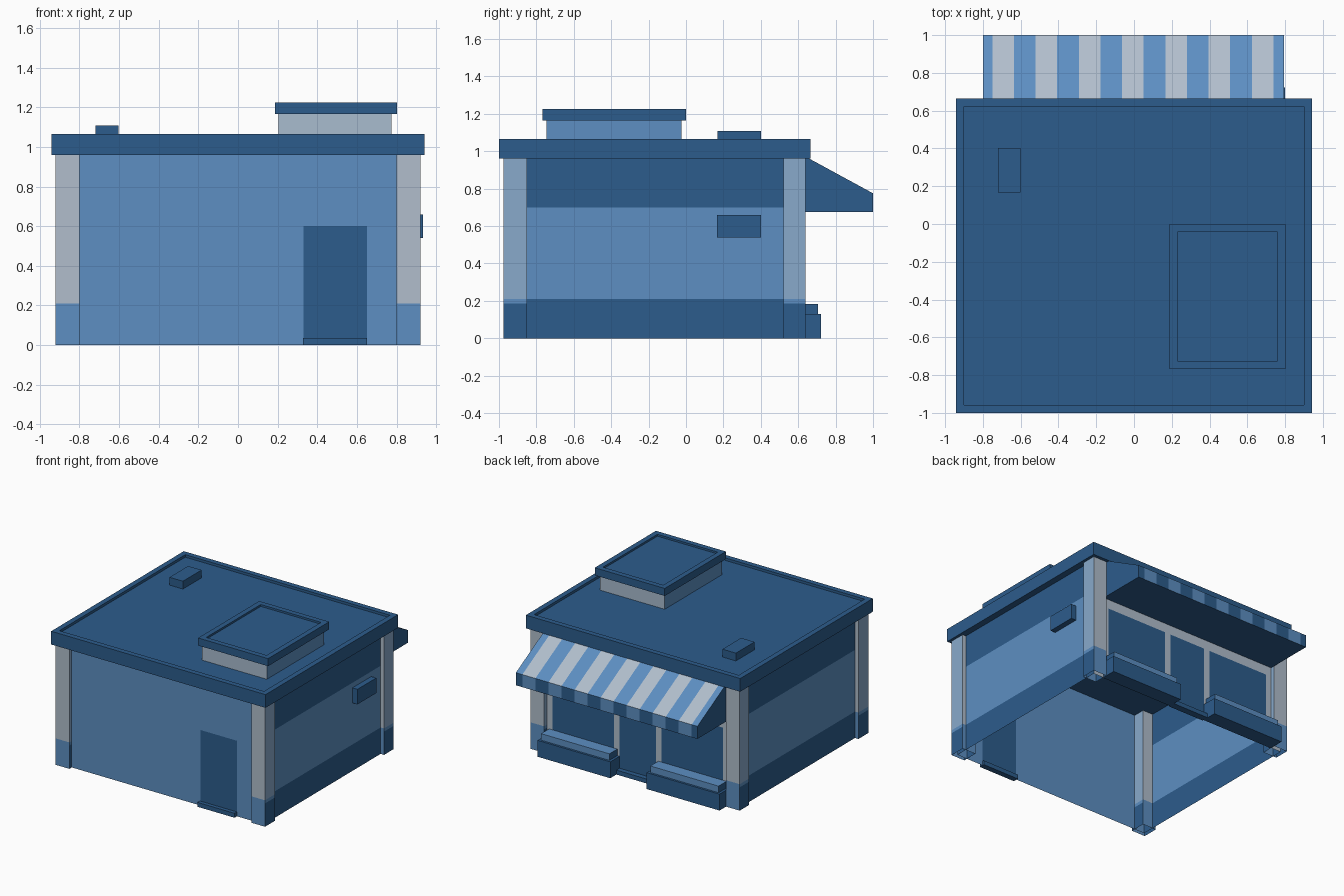
import bpy, bmesh

if "Cube" in bpy.data.objects:
    bpy.data.objects.remove(bpy.data.objects["Cube"])

# ---- colours -------------------------------------------------------------
def lin(c):
    c /= 255
    return c / 12.92 if c <= 0.04045 else ((c + 0.055) / 1.055) ** 2.4

PALETTE = [("dark blue", (44, 92, 140)), ("mid blue", (93, 143, 194)),
           ("light grey", (177, 190, 204)), ("light blue", (137, 170, 203)),
           ("pale blue", (168, 188, 207))]
DARK, MID, GREY, LIGHT, PALE = range(5)
MATS = []
for name, rgb in PALETTE:
    m = bpy.data.materials.new(name)
    m.diffuse_color = (*[lin(c) for c in rgb], 1)
    m.use_nodes = True
    m.node_tree.nodes["Principled BSDF"].inputs["Base Color"].default_value = m.diffuse_color
    MATS.append(m)


def finish(name, bm, rule):
    """Turn a bmesh into an object; rule(face) gives the colour index."""
    bm.normal_update()
    me = bpy.data.meshes.new(name)
    for m in MATS:
        me.materials.append(m)
    for f in bm.faces:
        f.material_index = rule(f)
    bm.to_mesh(me)
    bm.free()
    ob = bpy.data.objects.new(name, me)
    bpy.context.collection.objects.link(ob)
    return ob


def box_bm(x0, x1, y0, y1, z0, z1):
    bm = bmesh.new()
    bmesh.ops.create_cube(bm, size=1)
    for v in bm.verts:
        v.co = (x1 if v.co.x > 0 else x0, y1 if v.co.y > 0 else y0,
                z1 if v.co.z > 0 else z0)
    return bm


def box(name, dims, rule=lambda f: DARK):
    return finish(name, box_bm(*dims), rule)


def tray(name, dims, rim, depth):
    """Box whose top has a raised rim around a sunken panel."""
    bm = box_bm(*dims)
    bm.normal_update()
    top = [f for f in bm.faces if f.normal.z > 0.9]
    bmesh.ops.inset_region(bm, faces=top, thickness=rim)
    ext = bmesh.ops.extrude_face_region(bm, geom=top)
    for v in [g for g in ext["geom"] if isinstance(g, bmesh.types.BMVert)]:
        v.co.z -= depth
    bmesh.ops.delete(bm, geom=top, context="FACES")
    return finish(name, bm, lambda f: DARK)


def wall(name, place, us, zs, rule, flip):
    """Single-sheet wall cut into a grid; rule(u, z) colours each cell."""
    bm = bmesh.new()
    g = [[bm.verts.new(place(u, z)) for z in zs] for u in us]
    for i in range(len(us) - 1):
        for j in range(len(zs) - 1):
            q = [g[i][j], g[i + 1][j], g[i + 1][j + 1], g[i][j + 1]]
            bm.faces.new(q[::-1] if flip else q)

    def by_cell(f):
        c = f.calc_center_median()
        return rule(c.y if name.startswith("side") else c.x, c.z)
    return finish(name, bm, by_cell)


# ---- walls ---------------------------------------------------------------
WX, YF, YB, ZT = 0.89, -0.945, 0.605, 0.965
wall("front_wall", lambda u, z: (u, YF, z), [-WX, 0.33, 0.652, WX], [0, 0.6, ZT],
     lambda x, z: DARK if 0.33 < x < 0.652 and z < 0.6 else MID, False)
for s, side in ((1, "right"), (-1, "left")):
    wall("side_wall_" + side, lambda u, z: (s * WX, u, z), [YF, YB],
         [0, 0.21, 0.70, ZT],
         lambda y, z: MID if 0.21 < z < 0.70 else DARK, s < 0)


def shopfront(x, z):
    x = abs(x)
    if x < 0.16:
        return DARK if z < 0.6 else GREY
    return DARK if 0.21 < x < 0.75 and 0.17 < z < 0.6 else GREY


wall("back_wall", lambda u, z: (u, YB, z),
     [-WX, -0.75, -0.21, -0.16, 0.16, 0.21, 0.75, WX], [0, 0.17, 0.6, ZT],
     shopfront, True)


# ---- corner pillars, hollow with painted bases ----------------------------
def pillar_colour(f):
    z = f.calc_center_median().z
    if abs(f.normal.y) > 0.5:
        return GREY if z > 0.21 else MID
    return DARK if z < 0.185 else (MID if z < 0.21 else LIGHT)


for sx, side in ((1, "right"), (-1, "left")):
    for y0, y1, end in ((-0.975, -0.85, "front"), (0.52, 0.64, "back")):
        x0, x1 = sorted((sx * 0.80, sx * 0.92))
        bm = box_bm(x0, x1, y0, y1, 0, ZT)
        bm.normal_update()
        bmesh.ops.delete(bm, geom=[f for f in bm.faces if abs(f.normal.z) > 0.9],
                         context="FACES_ONLY")
        for h in (0.185, 0.21):
            bmesh.ops.bisect_plane(bm, geom=bm.verts[:] + bm.edges[:] + bm.faces[:],
                                   plane_co=(0, 0, h), plane_no=(0, 0, 1))
        finish(f"pillar_{end}_{side}", bm, pillar_colour)

# ---- roof and rooftop units -----------------------------------------------
tray("roof", (-0.942, 0.942, -1.0, 0.665, 0.96, 1.065), 0.06, 0.02)
box("roof_unit_body", (0.205, 0.775, -0.745, -0.025, 1.04, 1.17),
    lambda f: PALE if abs(f.normal.y) > 0.5 else MID)
tray("roof_unit_lid", (0.187, 0.802, -0.768, 0.0, 1.165, 1.225), 0.06, 0.015)
box("roof_vent", (-0.72, -0.602, 0.168, 0.402, 1.04, 1.107))
box("wall_vent", (0.88, 0.934, 0.165, 0.402, 0.54, 0.66))

# ---- steps and planters ----------------------------------------------------
box("front_step", (0.327, 0.652, -0.975, -0.93, 0, 0.035))
box("back_step", (-0.16, 0.16, 0.59, 0.645, 0, 0.035))
for s, side in ((1, "right"), (-1, "left")):
    a, b = sorted((s * 0.16, s * 0.80))
    box("planter_" + side, (a, b, 0.60, 0.722, 0, 0.13))
    a, b = sorted((s * 0.18, s * 0.78))
    box("planter_top_" + side, (a, b, 0.60, 0.705, 0.12, 0.182),
        lambda f: DARK if abs(f.normal.x) > 0.5 else MID)

# ---- striped awning ---------------------------------------------------------
profile = [(0.605, 0.96), (0.66, 0.96), (1.0, 0.775), (1.0, 0.675), (0.605, 0.675)]
xs = [-0.8] + [-0.75 + 0.1145 * k for k in range(14)] + [0.795]
bm = bmesh.new()
rings = [[bm.verts.new((x, y, z)) for y, z in profile] for x in xs]
for r, q in zip(rings, rings[1:]):
    for i in range(4):
        bm.faces.new((r[i], r[i + 1], q[i + 1], q[i]))
bm.faces.new(rings[0])
bm.faces.new(rings[-1])
bmesh.ops.recalc_face_normals(bm, faces=bm.faces[:])


def awning_colour(f):
    c, n = f.calc_center_median(), f.normal
    if abs(n.x) > 0.5 or n.z < -0.5:
        return DARK
    pale = int((c.x + 0.75 + 0.229) / 0.1145) % 2 == 0
    if n.y > 0.9:                       # hanging front edge
        return MID if pale else DARK
    return GREY if pale else MID        # sloped top


finish("awning", bm, awning_colour)
